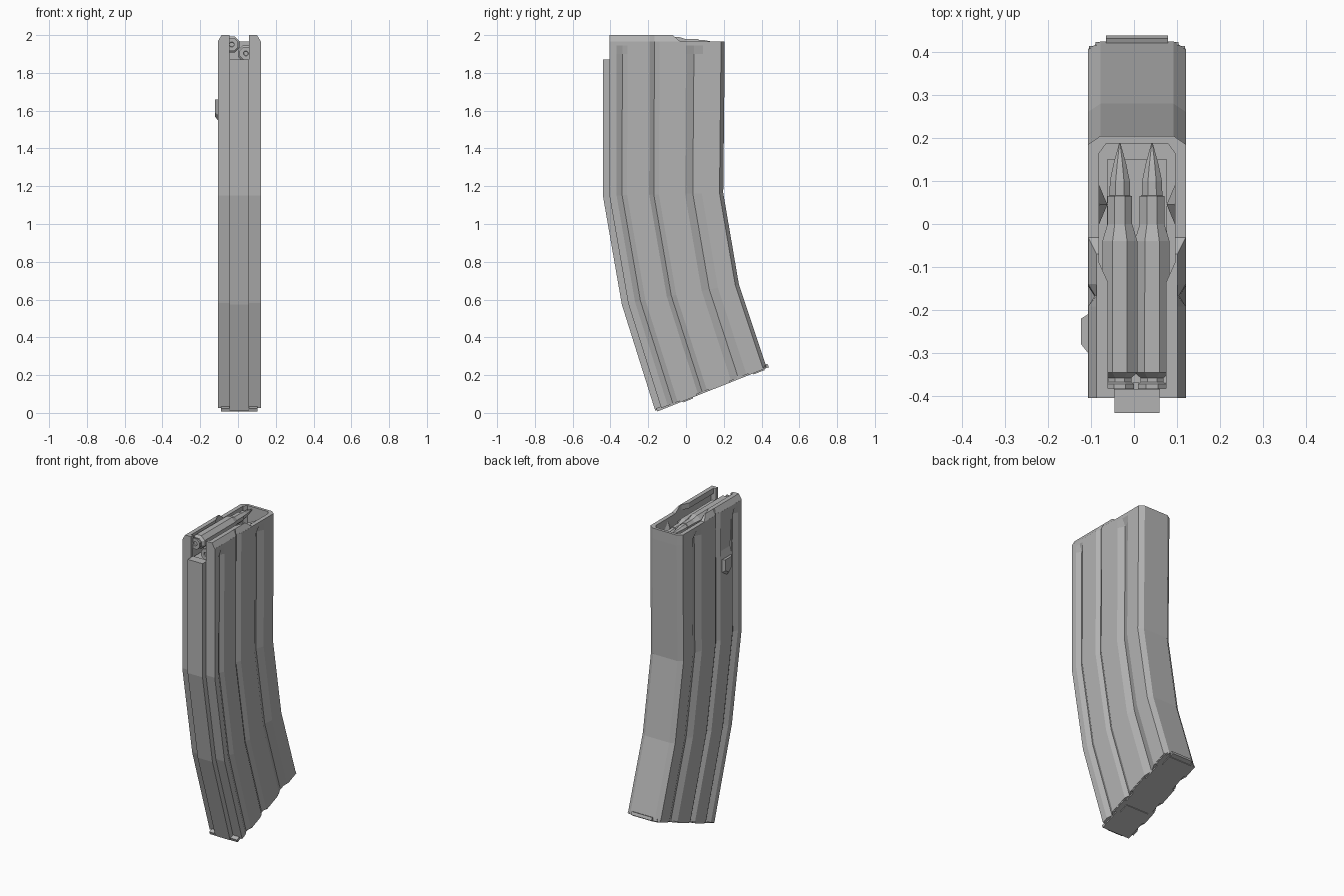
import bpy, bmesh, math
from mathutils import Vector

if "Cube" in bpy.data.objects:
    bpy.data.objects.remove(bpy.data.objects["Cube"])

CX = 0.007          # centre of the body across its width
W = 0.114           # half width
grey = bpy.data.materials.new("metal grey")
grey.diffuse_color = (0.45, 0.45, 0.45, 1)
grey.use_nodes = True
grey.node_tree.nodes["Principled BSDF"].inputs["Base Color"].default_value = grey.diffuse_color


def finish(name, bm):
    bmesh.ops.remove_doubles(bm, verts=bm.verts, dist=1e-5)
    bmesh.ops.recalc_face_normals(bm, faces=bm.faces)
    me = bpy.data.meshes.new(name)
    bm.to_mesh(me)
    bm.free()
    me.materials.append(grey)
    ob = bpy.data.objects.new(name, me)
    bpy.context.collection.objects.link(ob)
    return ob


def loft(name, rings):
    """Skin a list of closed rings and cap both ends."""
    bm = bmesh.new()
    vs = [[bm.verts.new(p) for p in r] for r in rings]
    n = len(vs[0])
    for a, b in zip(vs, vs[1:]):
        for i in range(n):
            j = (i + 1) % n
            bm.faces.new((a[i], a[j], b[j], b[i]))
    bm.faces.new(vs[0])
    bm.faces.new(vs[-1])
    return finish(name, bm)


def prism(name, outline, z0, z1):
    return loft(name, [[(x + CX, y, z) for x, y in outline] for z in (z0, z1)])


def box(name, x0, x1, y0, y1, z0, z1):
    return prism(name, [(x0, y0), (x1, y0), (x1, y1), (x0, y1)], z0, z1)


def cut(ob, cutter):
    cutter.hide_render = True
    cutter.hide_viewport = True
    m = ob.modifiers.new("cut", 'BOOLEAN')
    m.operation = 'DIFFERENCE'
    m.solver = 'EXACT'
    m.object = cutter


# Stations along the curve: front point and back point (y, z)
STATIONS = [((-0.163, 0.012), (0.425, 0.245)),
            ((-0.34, 0.575), (0.28, 0.68)),
            ((-0.44, 1.15), (0.197, 1.165))]


def place(x, y, st):
    """Map a section point onto a station line."""
    t = (y + 0.44) / 0.645
    (fy, fz), (by, bz) = st
    return Vector((x + CX, fy + (by - fy) * t, fz + (bz - fz) * t))


def level(z):
    return ((-0.44, z), (0.205, z))


def mirrored(side):
    return side + [(-x, y) for x, y in reversed(side)]


def section(front, middle, rear):
    """Body outline with three pressed grooves of given depths."""
    return mirrored([(W, -0.405),
                     (W, -0.367), (W - front, -0.337), (W, -0.31),
                     (W, -0.192), (W - middle, -0.167), (W, -0.14),
                     (W, 0.0), (W - rear, 0.042), (W, 0.09),
                     (W, 0.185), (0.085, 0.205)])


# Curved body; the front and rear grooves close below the rim
open_sec = section(0.016, 0.016, 0.02)
shut_sec = section(0, 0.016, 0)
rings = [[place(x, y, s) for x, y in open_sec] for s in STATIONS + [level(1.90)]]
rings += [[place(x, y, level(z)) for x, y in shut_sec] for z in (1.945, 1.967)]
body = loft("body", rings)

# Front spine
spine = [(-0.052, -0.44), (0.052, -0.44), (0.052, -0.40), (-0.052, -0.40)]
loft("front_spine", [[place(x, y, s) for x, y in spine]
                     for s in STATIONS + [level(1.87)]])

# Open well and front notch
well = mirrored([(0.088, -0.385), (0.088, 0.165), (0.072, 0.187)])
cut(body, prism("well_cutter", well, 1.80, 2.1))
cut(body, box("notch_cutter", -0.052, 0.052, -0.46, -0.37, 1.87, 2.1))

# Sloped pocket above the catch on the left side
pocket = [(-0.14, 1.945), (-0.107, 1.945), (-0.095, 1.71), (-0.107, 1.665), (-0.14, 1.665)]
cut(body, loft("pocket_cutter", [[(x, y, z) for x, z in pocket] for y in (-0.305, -0.197)]))

# Catch bump: wide at the wall, narrow and bevelled outside
loft("catch_bump", [
    [(-0.10, -0.30, 1.66), (-0.10, -0.21, 1.66), (-0.10, -0.21, 1.58),
     (-0.10, -0.255, 1.545), (-0.10, -0.30, 1.58)],
    [(-0.107, -0.30, 1.66), (-0.107, -0.21, 1.66), (-0.107, -0.21, 1.58),
     (-0.107, -0.255, 1.55), (-0.107, -0.30, 1.58)],
    [(-0.123, -0.28, 1.66), (-0.123, -0.22, 1.66), (-0.123, -0.22, 1.59),
     (-0.123, -0.255, 1.57), (-0.123, -0.28, 1.59)]])

for s, side in ((-1, "left"), (1, "right")):
    # Feed lips, bevelled on the outside and sloped at the back
    base = [(0.052, -0.405), (W, -0.405), (W, -0.192), (W - 0.016, -0.167), (W, -0.14),
            (W, -0.085), (W, -0.03), (0.088, -0.03), (0.088, -0.09), (0.067, -0.137),
            (0.067, -0.383), (0.052, -0.383)]
    top = [(min(x, 0.094), min(y, -0.085)) for x, y in base]
    top[6], top[7] = (0.094, -0.07), (0.088, -0.07)
    loft(side + "_feed_lip", [[(s * x + CX, y, z) for x, y in o]
                              for o, z in ((base, 1.966), (top, 2.0))])
    # Inner bulge of the rear groove
    bulge = [(0.09, -0.005), (0.069, 0.045), (0.09, 0.095)]
    tip = [(0.09, 0.04), (0.087, 0.045), (0.09, 0.05)]
    loft(side + "_inner_bulge", [[(s * x + CX, y, z) for x, y in o]
                                 for o, z in ((bulge, 1.80), (bulge, 1.89), (tip, 1.945))])


# Bottom plate and its folded tabs, lying along the slanted base
(fy, fz), (by, bz) = STATIONS[0]
down = Vector((0, bz - fz, fy - by)).normalized()


def base_slab(name, x0, x1, y0, y1, up, drop):
    quad = [(x0, y0), (x1, y0), (x1, y1), (x0, y1)]
    loft(name, [[place(x, y, STATIONS[0]) + down * d for x, y in quad]
                for d in (-up, drop)])


base_slab("floor_plate", -0.097, 0.097, -0.432, 0.2, 0.01, 0.008)
for s, side in ((-1, "left"), (1, "right")):
    for i, (a, b) in enumerate(((-0.30, -0.20), (-0.13, -0.01), (0.10, 0.19))):
        xa, xb = sorted((s * 0.085, s * 0.112))
        base_slab(f"{side}_floor_tab_{i + 1}", xa, xb, a, b, 0.004, 0.008)
base_slab("middle_floor_tab", -0.08, 0.08, -0.285, -0.225, 0.0, 0.014)
base_slab("rear_floor_tab", -0.08, 0.08, 0.125, 0.19, 0.0, 0.014)
base_slab("rear_floor_lip", -0.072, 0.072, 0.19, 0.217, 0.012, 0.008)


# Loaded rounds, turned around the y axis
PROFILE = [(-0.376, 0.0), (-0.376, 0.012), (-0.384, 0.014), (-0.384, 0.036), (-0.372, 0.036),
           (-0.368, 0.029), (-0.358, 0.029), (-0.345, 0.045), (-0.04, 0.044), (0.0, 0.031),
           (0.065, 0.031), (0.066, 0.026), (0.10, 0.025), (0.14, 0.016), (0.187, 0.002)]


def turned(name, cx, cz, n=8):
    rs = []
    for y, r in PROFILE:
        r = max(r, 0.001)
        rs.append([(cx + r * math.cos(math.tau * (i + 0.5) / n), y,
                    cz + r * math.sin(math.tau * (i + 0.5) / n)) for i in range(n)])
    loft(name, rs)


turned("upper_round", -0.033, 1.95)
turned("lower_round", 0.042, 1.903)

# Follower under the rounds
box("follower", -0.07, 0.07, -0.37, 0.15, 1.79, 1.85)
